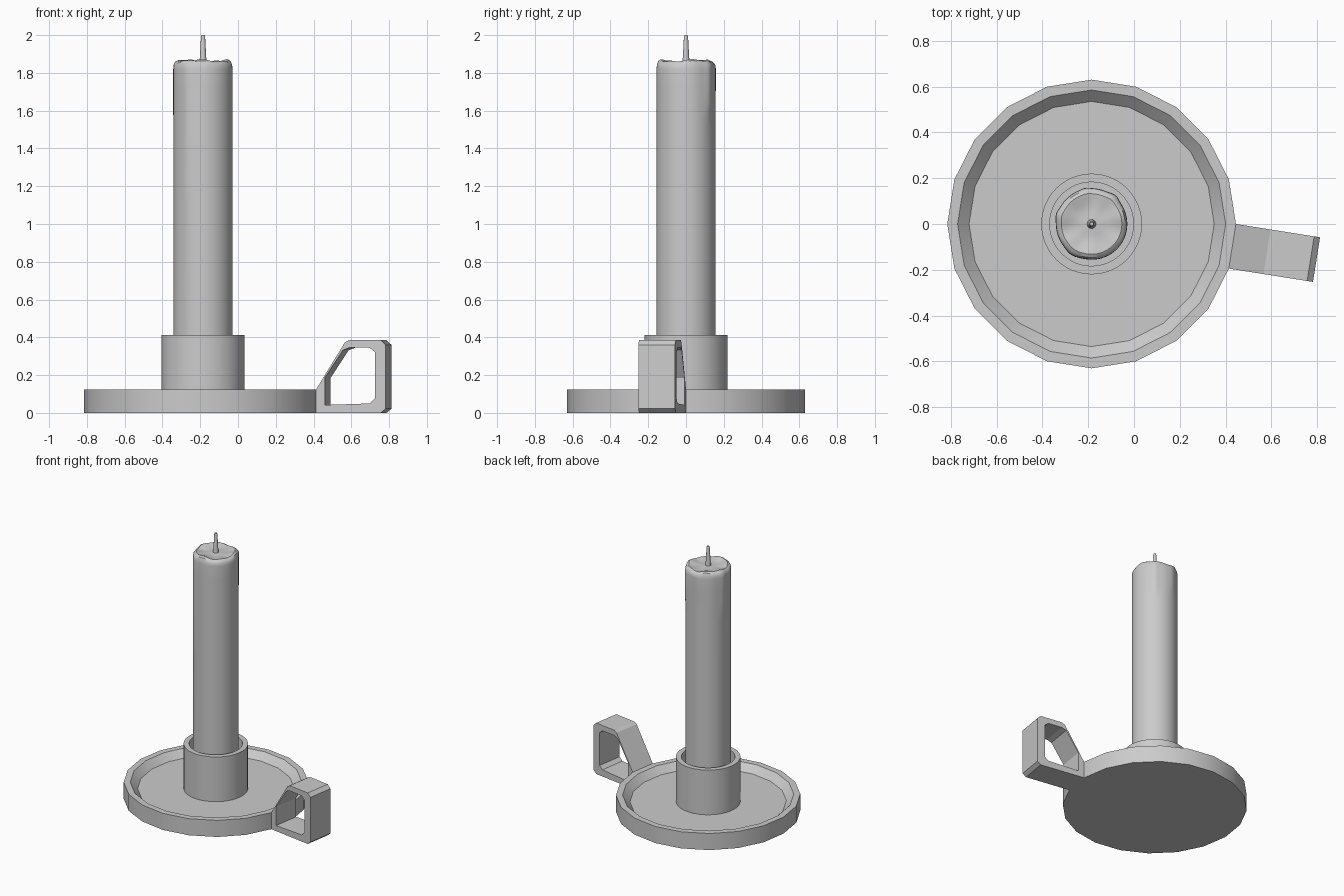
import bpy, bmesh, math
from mathutils import Vector

if "Cube" in bpy.data.objects:
    bpy.data.objects.remove(bpy.data.objects["Cube"])

CX = -0.185  # axis of dish and candle


def finish(name, bm, smooth=True):
    bmesh.ops.remove_doubles(bm, verts=bm.verts, dist=1e-5)
    bmesh.ops.recalc_face_normals(bm, faces=bm.faces)
    me = bpy.data.meshes.new(name)
    bm.to_mesh(me)
    bm.free()
    ob = bpy.data.objects.new(name, me)
    bpy.context.collection.objects.link(ob)
    ob.select_set(True)
    bpy.context.view_layer.objects.active = ob
    if smooth:
        bpy.ops.object.shade_smooth_by_angle(angle=math.radians(35))
    ob.select_set(False)
    return ob


def lathe(name, profile, n, shape=None, closed=False):
    """Revolve (r, z) points about the axis; shape(r, z, a) may adjust them."""
    bm = bmesh.new()
    rings = []
    for r, z in profile:
        ring = []
        for i in range(n):
            a = 2 * math.pi * i / n
            rr, zz = shape(r, z, a) if shape else (r, z)
            ring.append(bm.verts.new((CX + rr * math.cos(a), rr * math.sin(a), zz)))
        rings.append(ring)
    pairs = list(zip(rings, rings[1:]))
    if closed:
        pairs.append((rings[-1], rings[0]))
    for lo, hi in pairs:
        for i in range(n):
            j = (i + 1) % n
            bm.faces.new((lo[i], lo[j], hi[j], hi[i]))
    if not closed:
        bm.faces.new(rings[0])
        bm.faces.new(rings[-1])
    return finish(name, bm)


# Twenty-sided dish with a raised rim
lathe("dish", [(0.63, 0), (0.63, 0.125), (0.585, 0.125), (0.535, 0.075)], 20)

# Socket ring that holds the candle
lathe("candle_socket", [(0.22, 0.07), (0.22, 0.412), (0.183, 0.412), (0.183, 0.07)],
      48, closed=True)

# Candle with wax drips: (angle, angular width, thickness, lowest z)
DRIPS = [(50, 9, 0.008, 1.61), (165, 9, 0.006, 1.55),
         (236, 12, 0.006, 1.15), (100, 8, 0.004, 1.70)]


def wax(r, z, a):
    rr = r
    deg = math.degrees(a)
    for d, w, t, low in DRIPS:
        f = math.exp(-((deg - d) / w) ** 2)
        k = min(1, max(0, (z - low) / 0.05 + 0.5))
        rr += t * f * k * min(1, (r / 0.155) ** 4)
    if z > 1.835:  # uneven melted rim
        k = max(0, min(1, (r - 0.06) / 0.06)) * min(1, (z - 1.835) / 0.02)
        z += k * (0.005 * math.sin(3 * a + 0.6) + 0.003 * math.sin(7 * a))
    return rr, z


lathe("candle", [(0.156, 0.08), (0.156, 1.12), (0.156, 1.2), (0.156, 1.5), (0.156, 1.58),
                 (0.156, 1.64), (0.156, 1.72), (0.156, 1.82), (0.154, 1.842),
                 (0.146, 1.857), (0.132, 1.865), (0.115, 1.862), (0.09, 1.855),
                 (0.05, 1.853), (0.02, 1.857)], 64, shape=wax)

# Wick
lathe("wick", [(0.021, 1.85), (0.017, 1.88), (0.011, 1.99), (0.008, 2.0)], 12)

# Handle: framed profile (u outward, z) on the dish side at -9 degrees
OUTER = [(0.622, 0), (0.622, 0.125), (0.775, 0.372), (0.797, 0.385),
         (0.968, 0.385), (0.994, 0.36), (0.994, 0.022), (0.968, 0)]
INNER = [(0.668, 0.042), (0.668, 0.185), (0.765, 0.332), (0.80, 0.345),
         (0.908, 0.345), (0.936, 0.322), (0.936, 0.075), (0.91, 0.05)]
ANG = math.radians(-9)
OUT = Vector((math.cos(ANG), math.sin(ANG), 0))
SIDE = Vector((-math.sin(ANG), math.cos(ANG), 0))
bm = bmesh.new()
loops = []
for pts, v in ((OUTER, -0.0985), (OUTER, 0.0985), (INNER, 0.0985), (INNER, -0.0985)):
    loops.append([bm.verts.new(Vector((CX, 0, z)) + OUT * u + SIDE * v) for u, z in pts])
for k in range(4):
    p, q = loops[k], loops[(k + 1) % 4]
    for i in range(8):
        j = (i + 1) % 8
        bm.faces.new((p[i], p[j], q[j], q[i]))
finish("handle", bm, smooth=False)
